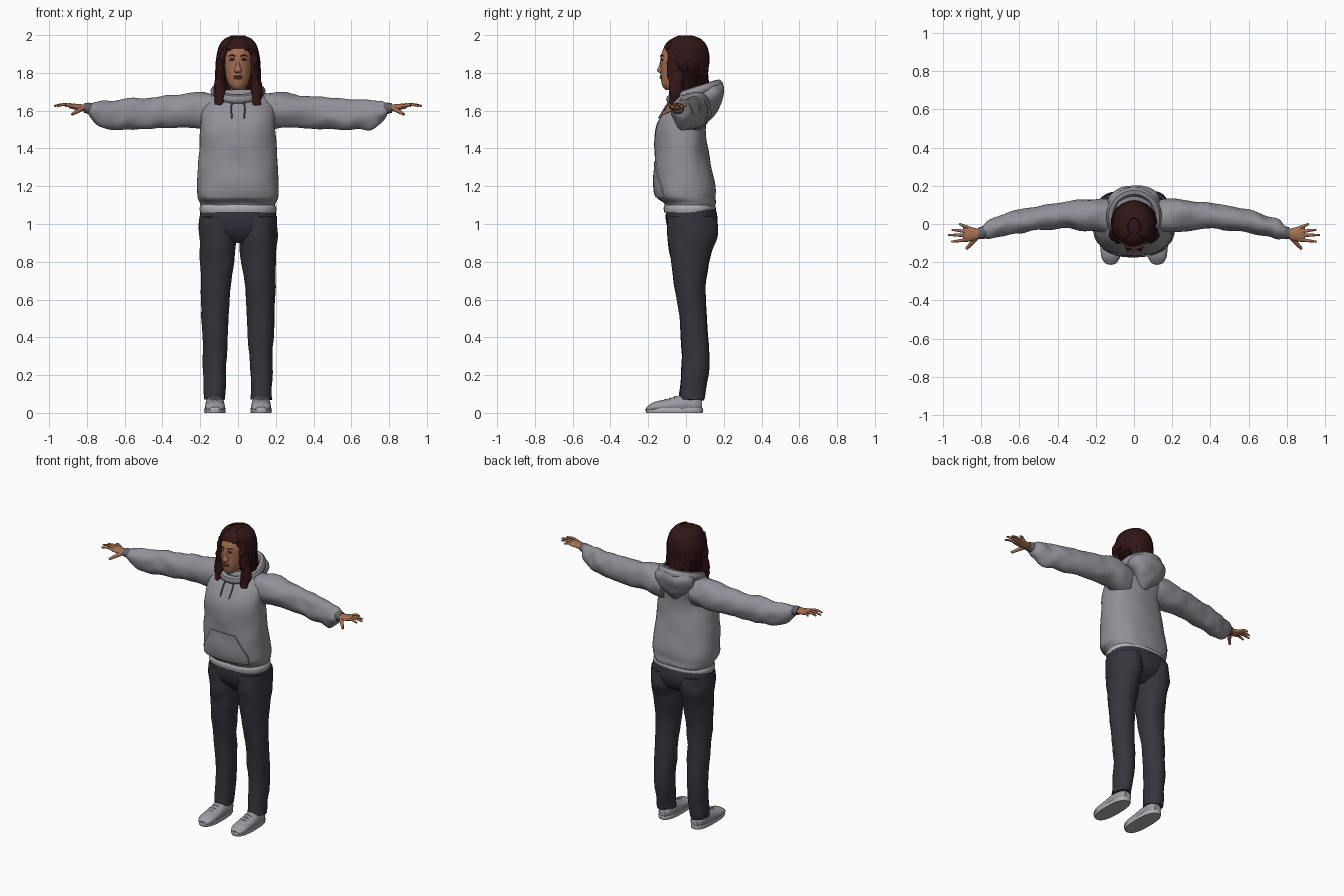
import bpy, bmesh, math, random
from mathutils import Vector, noise
from mathutils.bvhtree import BVHTree

random.seed(4)
if "Cube" in bpy.data.objects:
    bpy.data.objects.remove(bpy.data.objects["Cube"])


def material(name, r, g, b):
    mat = bpy.data.materials.new(name)
    mat.use_nodes = True
    mat.diffuse_color = (r, g, b, 1)
    shader = next(n for n in mat.node_tree.nodes if n.type == 'BSDF_PRINCIPLED')
    shader.inputs["Base Color"].default_value = (r, g, b, 1)
    return mat


GREY = material("hoodie grey", .28, .28, .31)
CUFF = material("cuff grey", .12, .12, .14)
PALE = material("pale grey", .42, .42, .45)
SHOE = material("shoe grey", .33, .33, .37)
DARK = material("trouser charcoal", .035, .036, .046)
HAIR = material("hair brown", .032, .008, .008)
SKIN = material("skin", .38, .16, .085)
LIPS = material("lips", .22, .07, .05)
EYES = material("eye white", .5, .45, .4)
parts = []


def finish(name, bm, mat):
    bmesh.ops.recalc_face_normals(bm, faces=bm.faces)
    mesh = bpy.data.meshes.new(name)
    bm.to_mesh(mesh)
    bm.free()
    mesh.materials.append(mat)
    obj = bpy.data.objects.new(name, mesh)
    bpy.context.collection.objects.link(obj)
    parts.append(obj)
    return obj


def spline(a, b, c, d, t):
    # Catmull-Rom blend of four rings
    return [q + t / 2 * (r - p + t * (2 * p - 5 * q + 4 * r - s + t * (3 * q - p - 3 * r + s)))
            for p, q, r, s in zip(a, b, c, d)]


def loft(name, rings, mat, axis='z', side=1, power=2, sides=32, steps=5, shape=None):
    """Skin over ellipses: (position on axis, centre u, centre v, radius u, radius v)."""
    padded = [rings[0]] + list(rings) + [rings[-1]]
    fine = [spline(*padded[i:i + 4], k / steps)
            for i in range(len(rings) - 1) for k in range(steps)] + [rings[-1]]
    bm = bmesh.new()
    loops = []
    for t, cu, cv, ru, rv in fine:
        loop = []
        for i in range(sides):
            a = math.tau * i / sides
            u, v = (math.copysign(abs(f) ** (2 / power), f) for f in (math.cos(a), math.sin(a)))
            u, v = cu + ru * u, cv + rv * v
            co = Vector({'z': (u, v, t), 'x': (t, u, v), 'y': (u, t, v)}[axis])
            co.x *= side
            loop.append(bm.verts.new(shape(co) if shape else co))
        loops.append(loop)
    for low, high in zip(loops, loops[1:]):
        for i in range(sides):
            j = (i + 1) % sides
            bm.faces.new((low[i], low[j], high[j], high[i]))
    bm.faces.new(loops[0])
    bm.faces.new(loops[-1])
    return finish(name, bm, mat)


def tubes(name, paths, mat, radius, tip=1.0, cyclic=False):
    curve = bpy.data.curves.new(name, 'CURVE')
    curve.dimensions = '3D'
    curve.bevel_depth, curve.bevel_resolution = radius, 2
    curve.resolution_u = 4
    curve.use_fill_caps = True
    for path in paths:
        line = curve.splines.new('BEZIER')
        line.bezier_points.add(len(path) - 1)
        line.use_cyclic_u = cyclic
        for i, (point, co) in enumerate(zip(line.bezier_points, path)):
            point.co = co
            point.radius = 1 + (tip - 1) * i / (len(path) - 1)
            point.handle_left_type = point.handle_right_type = 'AUTO'
    curve.materials.append(mat)
    temp = bpy.data.objects.new(name, curve)
    bpy.context.collection.objects.link(temp)
    bpy.ops.object.select_all(action='DESELECT')
    temp.select_set(True)
    bpy.context.view_layer.objects.active = temp
    bpy.ops.object.convert(target='MESH')
    parts.append(bpy.context.view_layer.objects.active)


def blob(name, centre, size, mat):
    bm = bmesh.new()
    bmesh.ops.create_uvsphere(bm, u_segments=16, v_segments=10, radius=1)
    bmesh.ops.scale(bm, vec=size, verts=bm.verts)
    bmesh.ops.translate(bm, vec=centre, verts=bm.verts)
    return finish(name, bm, mat)


def folds(strength, scale):
    # gentle cloth creases
    return lambda co: co + strength * noise.noise_vector(co * scale)


# Hoodie body, undershirt hem and hood
torso = loft("hoodie_body", [
    (1.08, 0, .02, .19, .13), (1.11, 0, .02, .2, .14), (1.14, 0, 0, .215, .157),
    (1.2, 0, -.005, .218, .16), (1.35, 0, -.02, .208, .145), (1.5, 0, -.03, .2, .132),
    (1.6, 0, 0, .195, .12), (1.66, 0, .025, .165, .1), (1.71, 0, .03, .1, .085)],
    GREY, power=2.3, sides=48, shape=folds(.008, 9))
loft("undershirt_hem", [(1.06, 0, .02, .2, .135), (1.085, 0, .02, .203, .138),
                        (1.11, 0, .02, .19, .13)], PALE, power=2.3)
loft("hood", [(1.54, 0, .1, .02, .015), (1.6, 0, .12, .08, .05), (1.66, 0, .12, .13, .075),
              (1.71, 0, .12, .13, .085), (1.745, 0, .13, .09, .065)], GREY, shape=folds(.012, 14))
tubes("hood_rim", [[(.12 * math.sin(a), .045 - .125 * math.cos(a), 1.7 - .04 * math.cos(a))
                    for a in (math.tau * i / 12 for i in range(12))]], GREY, .026, cyclic=True)

# Pocket patch and drawstrings resting on the hoodie front
tree = BVHTree.FromPolygons([v.co for v in torso.data.vertices],
                            [p.vertices for p in torso.data.polygons])


def on_front(x, z, gap):
    hit = tree.ray_cast(Vector((x, -1, z)), Vector((0, 1, 0)))[0]
    return Vector((x, hit.y - gap, z))


bm = bmesh.new()
grid = []
for row in range(9):
    f = row / 8
    half = .165 if f < .3 else .165 - .075 * (f - .3) / .7
    grid.append([bm.verts.new(on_front(half * (c / 6 - 1), 1.14 + .19 * f, .007)) for c in range(13)])
for low, high in zip(grid, grid[1:]):
    for c in range(12):
        bm.faces.new((low[c], low[c + 1], high[c + 1], high[c]))
border = bmesh.ops.extrude_face_region(bm, geom=bm.faces[:])
bmesh.ops.translate(bm, vec=(0, .009, 0),
                    verts=[g for g in border["geom"] if isinstance(g, bmesh.types.BMVert)])
finish("front_pocket", bm, GREY)
tubes("drawstrings", [[on_front(s * x, z, .006) for x, z in ((.025, 1.67), (.035, 1.62), (.032, 1.56))]
                      for s in (-1, 1)], CUFF, .004)

# Trousers seat
loft("trouser_seat", [(.9, 0, .02, .1, .06), (.95, 0, .03, .185, .115),
                      (1.02, 0, .03, .203, .137), (1.1, 0, .025, .195, .128)], DARK, power=2.3)

for side, label in ((1, "left"), (-1, "right")):
    # Sleeve and cuff
    loft(label + "_sleeve", [
        (.1, .03, 1.59, .085, .1), (.2, .045, 1.603, .088, .097), (.35, .045, 1.593, .072, .087),
        (.5, .03, 1.585, .064, .084), (.62, .01, 1.58, .06, .08), (.7, -.01, 1.577, .053, .074),
        (.76, -.028, 1.592, .05, .055), (.79, -.04, 1.608, .036, .034)],
        GREY, 'x', side, shape=folds(.011, 13))
    loft(label + "_cuff", [(.76, -.035, 1.605, .034, .03), (.79, -.045, 1.612, .034, .03),
                           (.815, -.048, 1.614, .03, .025)], CUFF, 'x', side)
    # Hand and fingers
    loft(label + "_palm", [(.79, -.048, 1.615, .022, .019), (.83, -.053, 1.616, .031, .018),
                           (.87, -.052, 1.622, .041, .015), (.895, -.052, 1.624, .038, .01)],
         SKIN, 'x', side, sides=20)
    for finger, base, tip, length in (("little", -.02, 0, .915), ("ring", -.04, -.03, .955),
                                      ("middle", -.06, -.057, .973), ("index", -.082, -.093, .957)):
        tubes(f"{label}_{finger}_finger", [[(side * .87, base, 1.622),
              (side * (.87 + length) / 2, (base + tip) / 2, 1.632), (side * length, tip, 1.625)]],
              SKIN, .0105, .5)
    tubes(label + "_thumb", [[(side * .825, -.07, 1.612), (side * .85, -.1, 1.597),
                              (side * .878, -.13, 1.58)]], SKIN, .015, .5)
    # Trouser leg
    loft(label + "_trouser_leg", [
        (1.04, .105, .03, .098, .13), (.95, .108, .035, .1, .132), (.85, .108, .025, .095, .11),
        (.7, .115, .02, .083, .087), (.55, .12, .032, .074, .073), (.3, .122, .05, .063, .073),
        (.11, .125, .035, .055, .068), (.07, .125, .03, .056, .066)],
        DARK, side=side, shape=folds(.007, 12))
    # Shoe: sole, upper and laces
    loft(label + "_sole", [(0, .122, -.062, .055, .149), (.012, .122, -.062, .057, .152),
                           (.026, .122, -.062, .055, .15)], PALE, side=side, power=2.6, steps=2)
    loft(label + "_shoe", [
        (.085, .12, .04, .025, .025), (.05, .12, .045, .045, .05), (-.02, .122, .045, .049, .05),
        (-.1, .122, .037, .052, .036), (-.17, .122, .03, .05, .027), (-.208, .122, .02, .028, .012)],
        SHOE, 'y', side, shape=lambda co: Vector((co.x, co.y, max(co.z, .015))))
    tubes(label + "_laces", [[(side * .122 - .03, y, z - .012), (side * .122, y, z),
                              (side * .122 + .03, y, z - .012)]
                             for y, z in ((-.06, .086), (-.085, .079), (-.11, .071))], PALE, .004)
    # Eye and brow
    blob(label + "_eye", (side * .031, -.127, 1.868), (.013, .007, .006), EYES)
    blob(label + "_pupil", (side * .031, -.132, 1.868), (.006, .004, .006), HAIR)
    tubes(label + "_eyebrow", [[(side * .015, -.134, 1.888), (side * .032, -.13, 1.894),
                                (side * .048, -.118, 1.888)]], HAIR, .0035, .5)
    tubes(label + "_eyelid", [[(side * .017, -.132, 1.87), (side * .031, -.133, 1.876),
                               (side * .046, -.124, 1.868)]], HAIR, .0025)

# Head, neck and face
loft("head", [(1.71, 0, -.082, .022, .027), (1.73, 0, -.075, .044, .05), (1.77, 0, -.06, .062, .073),
              (1.82, 0, -.05, .071, .084), (1.88, 0, -.04, .075, .094), (1.93, 0, -.03, .068, .088),
              (1.97, 0, -.02, .045, .06)], SKIN)
loft("neck", [(1.62, 0, .01, .06, .06), (1.7, 0, 0, .05, .052), (1.8, 0, -.01, .05, .055)], SKIN)
loft("nose", [(1.8, 0, -.13, .012, .01), (1.812, 0, -.133, .02, .02), (1.84, 0, -.13, .011, .012),
              (1.88, 0, -.125, .008, .008)], SKIN, sides=16)
for name, z, height in (("upper_lip", 1.782, .005), ("lower_lip", 1.772, .006)):
    blob(name, (0, -.13, z), (.025, .01, height), LIPS)


# Hair mass, cut away around the face
def face_opening(co):
    limit = -.045 - 3.2 * max(0, co.z - 1.9)
    return Vector((co.x, max(co.y, limit), co.z))


loft("hair_mass", [(1.66, 0, .04, .09, .05), (1.72, 0, .03, .098, .07), (1.85, 0, 0, .1, .105),
                   (1.92, 0, -.005, .095, .115), (1.965, 0, -.008, .073, .09),
                   (1.99, 0, -.01, .035, .045)], HAIR, shape=face_opening)

# Braids hanging from the crown, longest beside the face
braids = []
for layer in range(2):
    for i in range(44):
        a = math.radians(47 + 266 * (i + layer / 2) / 43)
        near_face = math.cos(a) > .25
        s, c = math.sin(a), -math.cos(a)
        end = (1.62 if near_face else 1.67) + random.uniform(0, .04)
        wide = random.uniform(.97, 1.06)
        braids.append([(.03 * s, -.01 + .04 * c, 1.99), (.076 * s, -.008 + .092 * c, 1.966),
                       (.104 * s, .115 * c, 1.9), (.108 * s * wide, .003 + .107 * c, 1.8),
                       (.108 * s * wide, .02 + .09 * c, 1.72),
                       (.11 * s * wide, .02 + (.13 if near_face else .07) * c, end)])
tubes("braids", braids, HAIR, .0085, .8)

# Front locks framing the cheeks
for side, label in ((1, "left"), (-1, "right")):
    loft(label + "_front_lock", [
        (1.63, .1, -.07, .022, .02), (1.7, .098, -.055, .03, .035), (1.8, .09, -.055, .023, .045),
        (1.88, .082, -.06, .018, .04), (1.93, .062, -.065, .02, .035)],
        HAIR, side=side, sides=16, shape=folds(.012, 30))

# Smooth shading with crisp edges kept
bpy.ops.object.select_all(action='DESELECT')
for obj in parts:
    obj.select_set(True)
bpy.context.view_layer.objects.active = parts[0]
bpy.ops.object.shade_smooth_by_angle(angle=math.radians(45))
